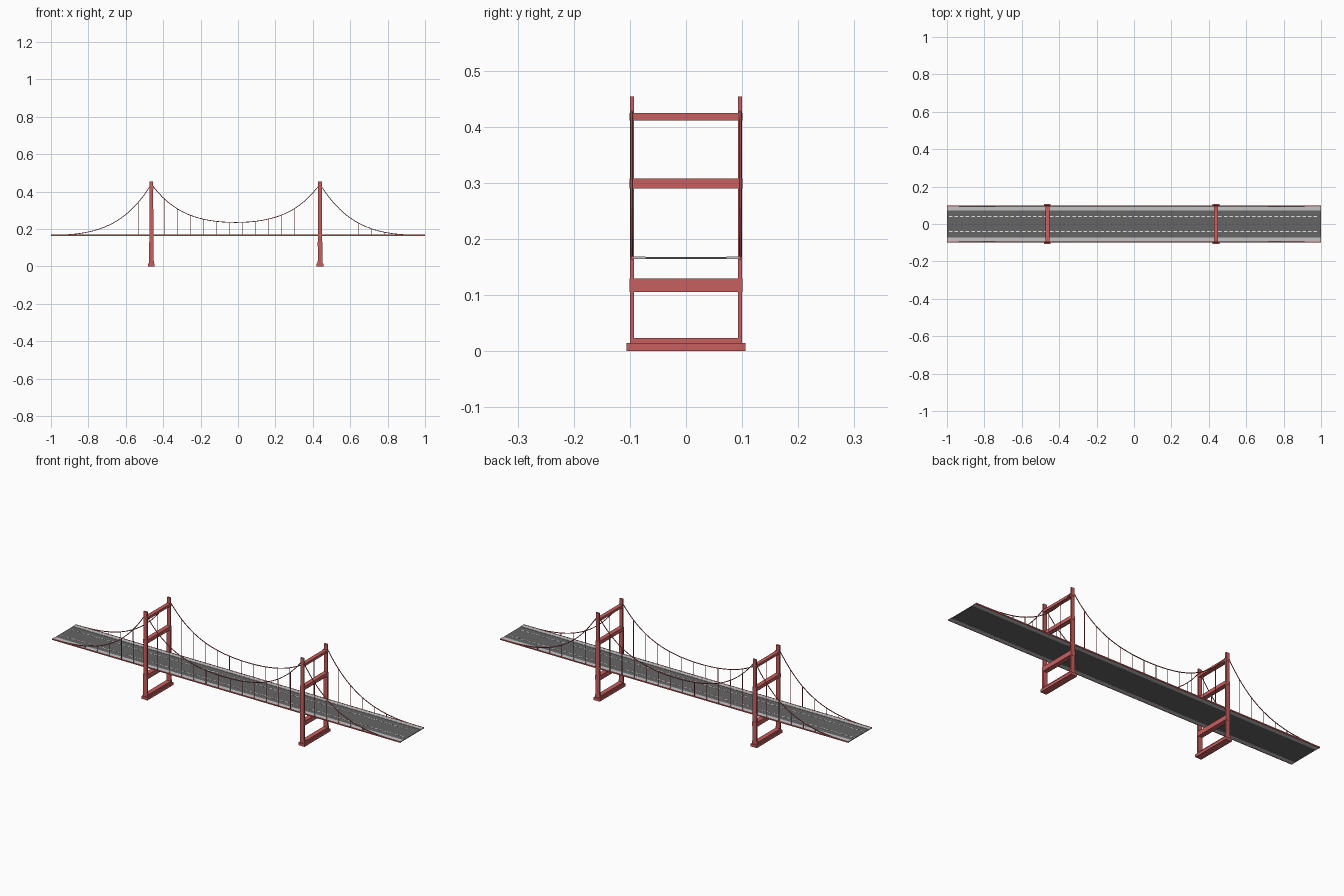
import bpy
import bmesh
from mathutils import Matrix, Vector

cube = bpy.data.objects.get("Cube")
if cube:
    bpy.data.objects.remove(cube, do_unlink=True)


def material(name, r, g, b):
    m = bpy.data.materials.new(name)
    m.use_nodes = True
    m.diffuse_color = (r, g, b, 1)
    m.node_tree.nodes["Principled BSDF"].inputs["Base Color"].default_value = (r, g, b, 1)
    return m


RED = material("bridge red", 0.58, 0.115, 0.115)
ASPHALT = material("asphalt grey", 0.13, 0.13, 0.13)
PAVING = material("pale paving", 0.55, 0.55, 0.55)
WHITE = material("marking white", 0.85, 0.85, 0.85)


def boxes(name, mat, spans):
    """One object from boxes given as (low corner, high corner)."""
    bm = bmesh.new()
    for low, high in spans:
        low, high = Vector(low), Vector(high)
        place = Matrix.Translation((low + high) / 2) @ Matrix.Diagonal((*(high - low), 1))
        bmesh.ops.create_cube(bm, size=1, matrix=place)
    mesh = bpy.data.meshes.new(name)
    bm.to_mesh(mesh)
    bm.free()
    mesh.materials.append(mat)
    obj = bpy.data.objects.new(name, mesh)
    bpy.context.collection.objects.link(obj)
    return obj


def mirrored(low, high):
    """A box and its twin across the centre line of the road."""
    (x0, y0, z0), (x1, y1, z1) = low, high
    return [(low, high), ((x0, -y1, z0), (x1, -y0, z1))]


TOWERS = {"right": -0.463, "left": 0.4385}
MIDDLE = sum(TOWERS.values()) / 2
HALF_SPAN = (TOWERS["left"] - TOWERS["right"]) / 2
SIDE_SPAN = 0.5
CABLE_Y = 0.0965
CABLE_TOP, CABLE_LOW, DECK_TOP = 0.44, 0.235, 0.168


def cable_height(x):
    d = abs(x - MIDDLE)
    if d <= HALF_SPAN:
        t, low = d / HALF_SPAN, CABLE_LOW
    else:
        t, low = max(0, 1 - (d - HALF_SPAN) / SIDE_SPAN), DECK_TOP
    return low + (CABLE_TOP - low) * (t ** 2 + t ** 4) / 2


# Deck: road, pavements, edge girders and lane markings
boxes("road", ASPHALT, [((-1, -0.072, 0.1645), (1, 0.072, 0.1675))])
boxes("pavements", PAVING, mirrored((-1, 0.072, 0.164), (1, 0.0935, 0.169)))
boxes("edge_girders", RED, mirrored((-1, 0.0935, 0.1635), (1, 0.098, 0.1695)))
dashes = []
for i in range(66):
    x = -0.99 + i * 0.03
    dashes += mirrored((x, 0.038, 0.1674), (x + 0.019, 0.042, 0.1681))
boxes("lane_dashes", WHITE, dashes)

# Towers: footing, stepped legs and cross beams
LEG_STEPS = [(0, 0.03, 0.0135), (0.03, 0.12, 0.012), (0.12, 0.3, 0.011), (0.3, 0.454, 0.0095)]
BEAMS = [(0.105, 0.129, 0.0125), (0.29, 0.308, 0.0115), (0.411, 0.424, 0.01)]
for side, x in TOWERS.items():
    boxes(side + "_tower_footing", RED, [
        ((x - 0.0175, -0.106, 0), (x + 0.0175, 0.106, 0.014)),
        ((x - 0.012, -0.094, 0.013), (x + 0.012, 0.094, 0.023))])
    legs = []
    for z0, z1, half in LEG_STEPS:
        legs += mirrored((x - half, 0.0925, z0), (x + half, 0.1, z1))
    boxes(side + "_tower_legs", RED, legs)
    boxes(side + "_tower_beams", RED,
          [((x - h, -0.101, z0), (x + h, 0.101, z1)) for z0, z1, h in BEAMS])

# Main cables, drawn from anchor to anchor over both towers
STEPS = 24
knots = [MIDDLE - HALF_SPAN - SIDE_SPAN * (1 - i / STEPS) for i in range(STEPS)]
knots += [MIDDLE + HALF_SPAN * (i / STEPS - 1) for i in range(STEPS + 1)]
knots += [2 * MIDDLE - x for x in reversed(knots[:-1])]
for side, y in (("front", -CABLE_Y), ("back", CABLE_Y)):
    curve = bpy.data.curves.new(side + "_cable", "CURVE")
    curve.dimensions = "3D"
    curve.bevel_depth = 0.0022
    curve.bevel_resolution = 1
    curve.use_fill_caps = True
    line = curve.splines.new("POLY")
    line.points.add(len(knots) - 1)
    for point, x in zip(line.points, knots):
        point.co = (x, y, cable_height(x), 1)
    curve.materials.append(RED)
    bpy.context.collection.objects.link(bpy.data.objects.new(side + "_cable", curve))

# Hangers, evenly spaced between and beyond the towers
spacing = 2 * HALF_SPAN / 13
hangers = []
for k in range(-6, 20):
    if k in (0, 13):
        continue
    x = TOWERS["right"] + k * spacing
    hangers += mirrored((x - 0.001, CABLE_Y - 0.001, 0.166),
                        (x + 0.001, CABLE_Y + 0.001, cable_height(x)))
boxes("hangers", RED, hangers)
